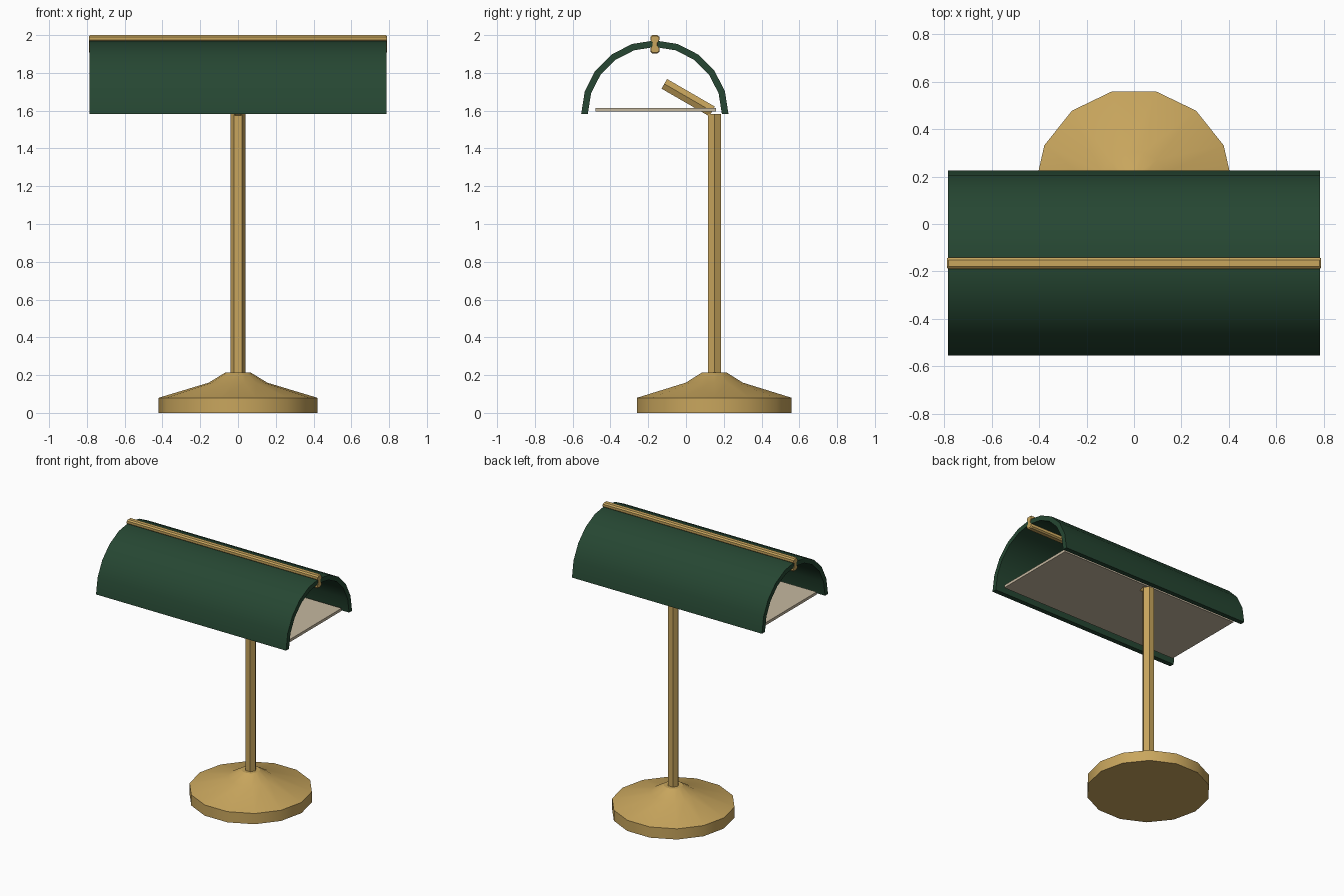
import bpy
import bmesh
from math import sin, cos, pi, radians
from mathutils import Vector

cube = bpy.data.objects.get("Cube")
if cube:
    bpy.data.objects.remove(cube, do_unlink=True)


def material(name, rgb):
    mat = bpy.data.materials.new(name)
    mat.use_nodes = True
    mat.diffuse_color = (*rgb, 1)
    bsdf = next(n for n in mat.node_tree.nodes if n.type == 'BSDF_PRINCIPLED')
    bsdf.inputs["Base Color"].default_value = (*rgb, 1)
    return mat


brass = material("brass", (0.58, 0.38, 0.11))
green = material("dark green", (0.019, 0.062, 0.032))
cream = material("cream", (0.56, 0.48, 0.35))


def loft(name, rings, mat):
    """Skin a solid through matching rings of points and cap both ends."""
    bm = bmesh.new()
    loops = [[bm.verts.new(p) for p in ring] for ring in rings]
    for a, b in zip(loops, loops[1:]):
        for i in range(len(a)):
            j = (i + 1) % len(a)
            bm.faces.new((a[i], a[j], b[j], b[i]))
    bm.faces.new(loops[0][::-1])
    bm.faces.new(loops[-1])
    bmesh.ops.recalc_face_normals(bm, faces=bm.faces[:])
    mesh = bpy.data.meshes.new(name)
    bm.to_mesh(mesh)
    bm.free()
    mesh.materials.append(mat)
    obj = bpy.data.objects.new(name, mesh)
    bpy.context.collection.objects.link(obj)
    bpy.ops.object.select_all(action='DESELECT')
    obj.select_set(True)
    bpy.context.view_layer.objects.active = obj
    bpy.ops.object.shade_smooth_by_angle(angle=radians(30))
    return obj


def ring(centre, radius, sides, side_dir=Vector((0, 1, 0))):
    """Polygon with a corner on the x axis, lying in the x / side_dir plane."""
    return [Vector(centre) + Vector((radius * cos(t), 0, 0)) + side_dir * radius * sin(t)
            for t in (2 * pi * i / sides for i in range(sides))]


stem_y = 0.15
shade_y = -0.165
shade_z = 1.582

# Weighted foot with a sloping top
foot_profile = [(0.42, 0), (0.42, 0.08), (0.155, 0.16), (0.065, 0.215)]
loft("base", [ring((0, stem_y, z), r, 14) for r, z in foot_profile], brass)

# Six-sided upright
loft("stem", [ring((0, stem_y, z), 0.04, 6) for z in (0.2, 1.582)], brass)

# Short arm leaning forward into the shade
tilt = radians(30)
along = Vector((0, -cos(tilt), sin(tilt)))
across = Vector((0, sin(tilt), cos(tilt)))
arm_start = Vector((0, 0.138, 1.596))
loft("arm", [ring(arm_start + along * d, 0.034, 6, across) for d in (0, 0.292)], brass)

# Half-round shade: a thin rectangular section swept over an arc
half = 0.786
sections = []
for step in range(11):
    t = pi * step / 10
    sections.append([(x, shade_y + r * cos(t), shade_z + r * sin(t))
                     for x, r in ((-half, 0.39), (half, 0.39), (half, 0.355), (-half, 0.355))])
loft("shade", sections, green)

# Flat diffuser panel under the shade
loft("diffuser", [[(x, y, z) for x, y in ((-0.745, -0.48), (0.745, -0.48),
                                          (0.745, 0.16), (-0.745, 0.16))]
                  for z in (1.595, 1.615)], cream)

# Ridge trim gripping the top of the shade, wide above and below, narrow between
half_profile = [(0.014, 1.903), (0.024, 1.912), (0.024, 1.93), (0.014, 1.942),
                (0.014, 1.962), (0.024, 1.974), (0.024, 1.991), (0.014, 2.0)]
outline = half_profile + [(-w, z) for w, z in reversed(half_profile)]
mid_z = 1.9515
trim_rings = [[(x, shade_y + w * s, mid_z + (z - mid_z) * s) for w, z in outline]
              for x, s in ((-0.79, 0.88), (-0.782, 1), (0.782, 1), (0.79, 0.88))]
loft("ridge_trim", trim_rings, brass)
